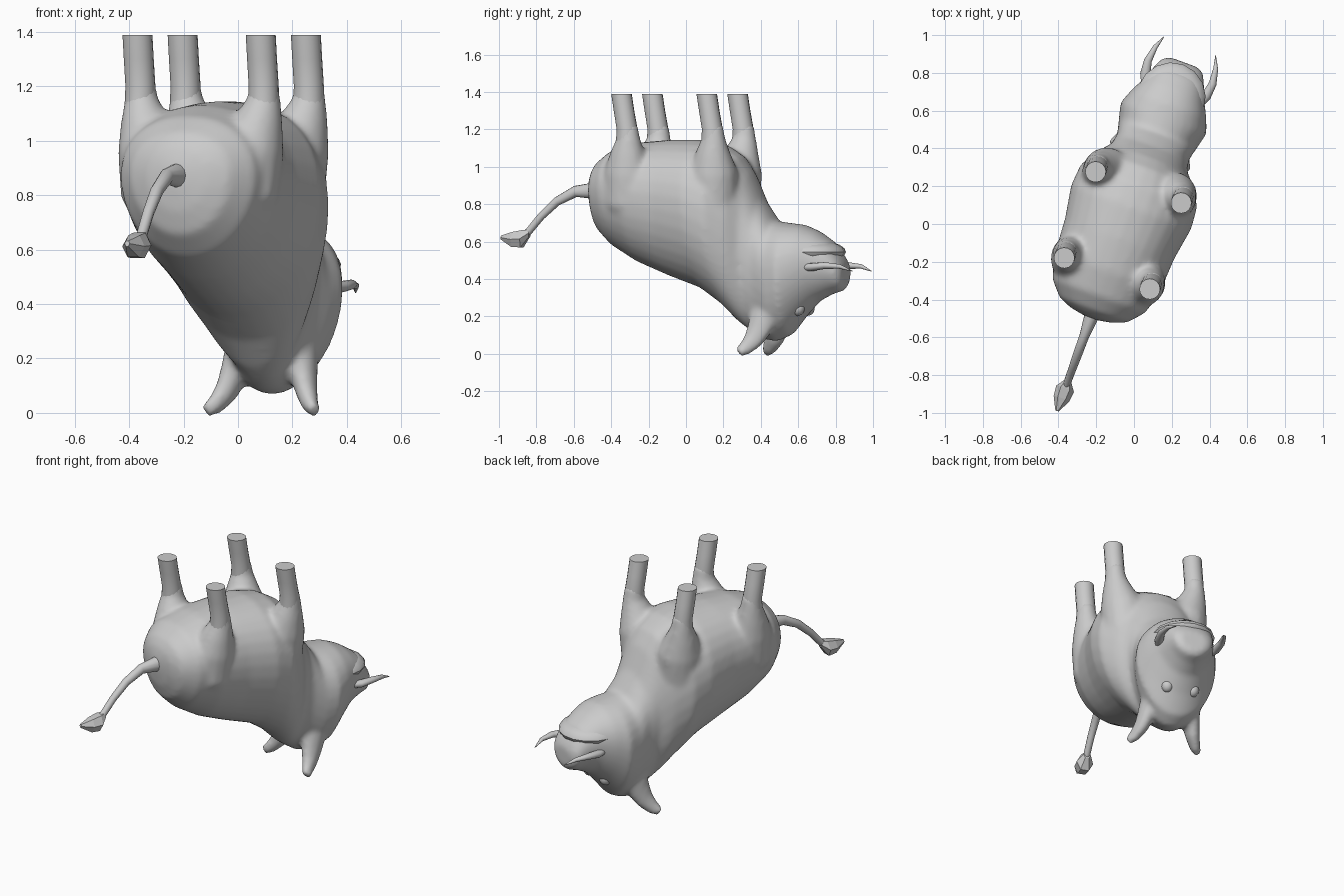
import bpy, bmesh, math
from mathutils import Vector, Matrix

if "Cube" in bpy.data.objects:
    bpy.data.objects.remove(bpy.data.objects["Cube"])

# The animal is built along local +y (x = side), then turned into place
PLACE = Matrix.Translation((-0.042, 0.015, 0)) @ Matrix.Rotation(math.radians(-20), 4, 'Z')


def tube(bm, stations, n=16, axis=None, power=2.0, egg=0.0):
    """Closed loft; each station is (centre, side radius, other radius)."""
    pts = [Vector(s[0]) for s in stations]
    rings = []
    for i, (c, ru, rv) in enumerate(stations):
        t = Vector(axis) if axis else pts[min(i + 1, len(pts) - 1)] - pts[max(i - 1, 0)]
        t.normalize()
        u = (Vector((1, 0, 0)) - t * t.x).normalized()
        v = t.cross(u)
        ring = []
        for k in range(n):
            a = 2 * math.pi * k / n
            ca, sa = math.cos(a), math.sin(a)
            sv = math.copysign(abs(sa) ** (2 / power), sa)
            cu = math.copysign(abs(ca) ** (2 / power), ca) * (1 - egg * sv)
            ring.append(bm.verts.new(pts[i] + u * cu * ru + v * sv * rv))
        rings.append(ring)
    for a, b in zip(rings, rings[1:]):
        for k in range(n):
            bm.faces.new((a[k], a[(k + 1) % n], b[(k + 1) % n], b[k]))
    bm.faces.new(rings[0])
    bm.faces.new(rings[-1])


def ball(bm, centre, radii):
    m = Matrix.Translation(centre) @ Matrix.Diagonal((*radii, 1))
    bmesh.ops.create_uvsphere(bm, u_segments=16, v_segments=10, radius=1, matrix=m)


def finish(name, bm, angle=40, smooth=True):
    bmesh.ops.recalc_face_normals(bm, faces=bm.faces)
    bm.transform(PLACE)
    me = bpy.data.meshes.new(name)
    bm.to_mesh(me)
    bm.free()
    ob = bpy.data.objects.new(name, me)
    bpy.context.collection.objects.link(ob)
    bpy.ops.object.select_all(action='DESELECT')
    ob.select_set(True)
    bpy.context.view_layer.objects.active = ob
    if smooth:
        bpy.ops.object.shade_smooth_by_angle(angle=math.radians(angle))
    return ob


# Body and head: (forward, lowest z, highest z, half width)
profile = [
    (-0.545, 0.83, 0.92, 0.04), (-0.53, 0.74, 0.98, 0.12), (-0.50, 0.655, 1.03, 0.19),
    (-0.42, 0.575, 1.09, 0.26), (-0.28, 0.49, 1.13, 0.295), (-0.10, 0.415, 1.145, 0.305),
    (0.08, 0.35, 1.145, 0.335), (0.20, 0.265, 1.12, 0.325), (0.30, 0.165, 1.06, 0.265),
    (0.36, 0.12, 0.97, 0.21), (0.42, 0.08, 0.83, 0.20), (0.50, 0.065, 0.71, 0.22),
    (0.58, 0.10, 0.70, 0.24), (0.66, 0.20, 0.69, 0.21), (0.74, 0.28, 0.655, 0.17),
    (0.82, 0.32, 0.60, 0.14), (0.875, 0.335, 0.52, 0.115), (0.895, 0.36, 0.48, 0.08)]
body = bmesh.new()
tube(body, [((0, f, (lo + hi) / 2), w, (hi - lo) / 2) for f, lo, hi, w in profile],
     n=32, axis=(0, 1, 0), power=2.1, egg=0.14)

for side in (-1, 1):
    # Thighs swelling into the belly
    for f in (0.20, -0.285):
        tube(body, [((side * 0.11, f, 0.62), 0.08, 0.08), ((side * 0.16, f, 0.82), 0.145, 0.14),
                    ((side * 0.195, f + 0.01, 0.98), 0.125, 0.13),
                    ((side * 0.226, f + 0.02, 1.08), 0.088, 0.092),
                    ((side * 0.24, f + 0.028, 1.15), 0.062, 0.065),
                    ((side * 0.241, f + 0.028, 1.23), 0.05, 0.05)])
    # Broad ears bending back to a blunt tip
    tube(body, [((side * 0.09, 0.50, 0.32), 0.06, 0.09), ((side * 0.122, 0.475, 0.20), 0.058, 0.08),
                ((side * 0.14, 0.45, 0.13), 0.048, 0.068), ((side * 0.158, 0.425, 0.075), 0.041, 0.056),
                ((side * 0.185, 0.39, 0.03), 0.033, 0.041), ((side * 0.212, 0.36, 0.006), 0.023, 0.03)])
skin = finish("body_head_and_ears", body)
rm = skin.modifiers.new("blend", 'REMESH')
rm.mode = 'VOXEL'
rm.voxel_size = 0.013
rm.use_smooth_shade = True
sm = skin.modifiers.new("soften", 'SMOOTH')
sm.factor = 0.5
sm.iterations = 14

# Lower legs with flat ends
for name, f in (("front", 0.19), ("back", -0.295)):
    for label, side in (("left", -1), ("right", 1)):
        leg = bmesh.new()
        x = side * 0.241
        tube(leg, [((x, f + 0.028, 1.06), 0.06, 0.062), ((x, f + 0.032, 1.20), 0.055, 0.056),
                   ((x, f + 0.014, 1.30), 0.055, 0.055), ((x, f, 1.388), 0.055, 0.055)],
             axis=(0, 0, 1))
        finish(f"{name}_{label}_leg", leg)

for label, side in (("left", -1), ("right", 1)):
    # Curved tusk beside the mouth
    tusk = bmesh.new()
    tube(tusk, [((side * 0.13, 0.68, 0.462), 0.026, 0.022), ((side * 0.172, 0.77, 0.464), 0.027, 0.021),
                ((side * 0.182, 0.84, 0.472), 0.021, 0.018), ((side * 0.17, 0.92, 0.467), 0.013, 0.012),
                ((side * 0.146, 0.985, 0.442), 0.002, 0.002)], n=12)
    finish(f"{label}_tusk", tusk)
    # Eye and nostril
    eye = bmesh.new()
    ball(eye, (side * 0.078, 0.648, 0.245), (0.036, 0.038, 0.042))
    finish(f"{label}_eye", eye)
    nostril = bmesh.new()
    ball(nostril, (side * 0.04, 0.872, 0.405), (0.016, 0.02, 0.018))
    finish(f"{label}_nostril", nostril)

# Lip overhanging the snout
lip = bmesh.new()
ball(lip, (0, 0.695, 0.545), (0.183, 0.188, 0.065))
finish("lip", lip)

# Tail and its faceted tuft
tail = bmesh.new()
tube(tail, [((0, -0.46, 0.865), 0.06, 0.07), ((0, -0.54, 0.872), 0.038, 0.044),
            ((0, -0.645, 0.868), 0.026, 0.03), ((0, -0.75, 0.815), 0.024, 0.024),
            ((0, -0.84, 0.735), 0.021, 0.021), ((0, -0.91, 0.655), 0.02, 0.02),
            ((0, -0.95, 0.625), 0.02, 0.02)], n=12)
finish("tail", tail)
tuft = bmesh.new()
tube(tuft, [((0, -0.905, 0.645), 0.022, 0.022), ((0, -0.945, 0.615), 0.05, 0.054),
            ((0, -1.0, 0.612), 0.044, 0.046), ((0, -1.068, 0.622), 0.01, 0.012)],
     n=6, axis=(0, -1, 0.1))
finish("tail_tuft", tuft, smooth=False)
